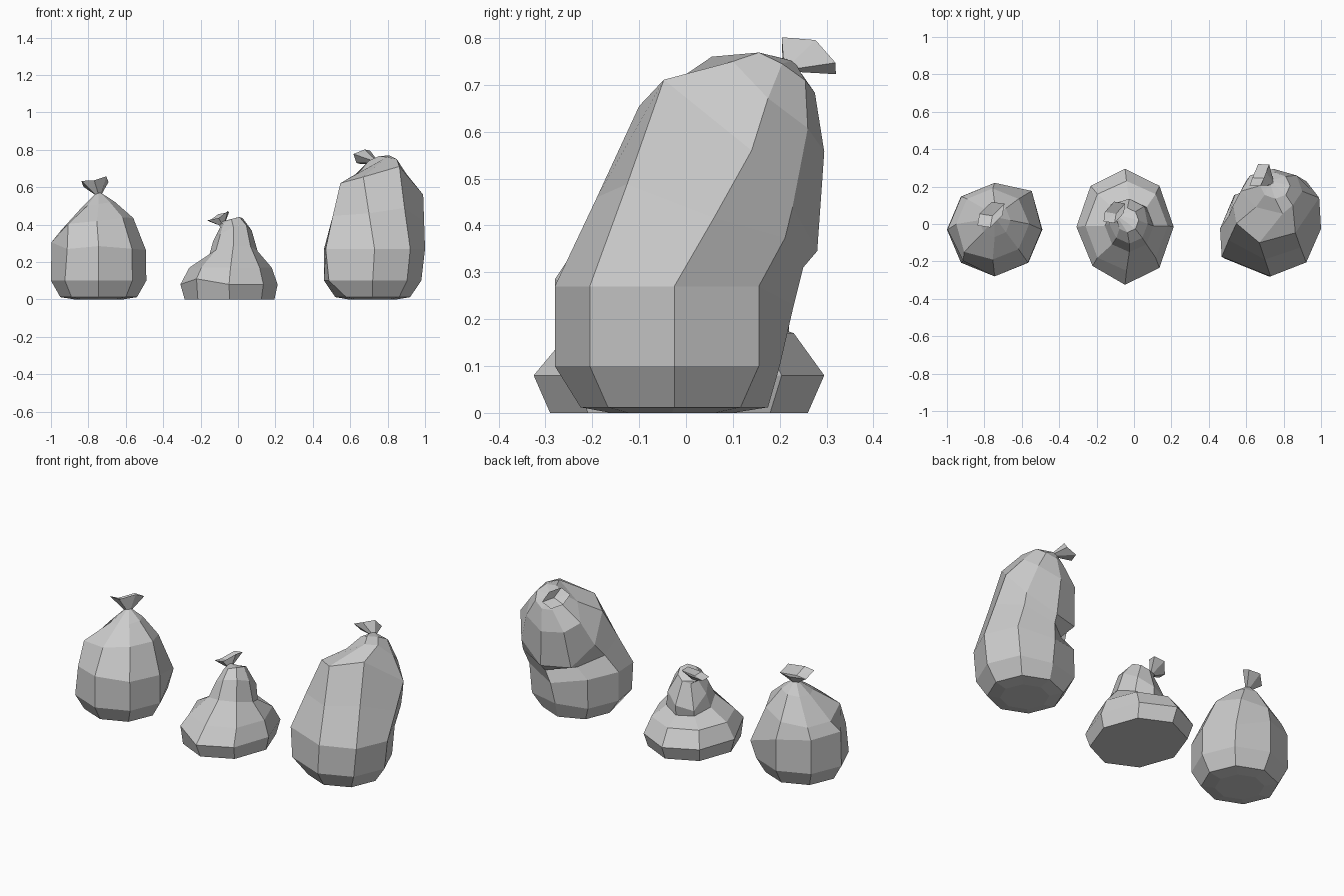
import bpy
from math import cos, sin, pi
from mathutils import Vector

SIDES = 8


def make_object(name, verts, faces):
    mesh = bpy.data.meshes.new(name)
    mesh.from_pydata(verts, [], faces)
    mesh.validate()
    obj = bpy.data.objects.new(name, mesh)
    bpy.context.collection.objects.link(obj)
    return obj


def bag(name, rings, dents):
    """Loft of tilted rings: (cx, cy, cz, rx, ry, slope_x, slope_y).
    dents: {(ring, corner): offset} for the irregular corners."""
    verts, faces = [], []
    for r, (cx, cy, cz, rx, ry, sx, sy) in enumerate(rings):
        for i in range(SIDES):
            a = 2 * pi * i / SIDES
            dx, dy = rx * cos(a), ry * sin(a)
            p = Vector((cx + dx, cy + dy, cz + dx * sx + dy * sy))
            verts.append(p + Vector(dents.get((r, i), (0, 0, 0))))
    for r in range(len(rings) - 1):
        for i in range(SIDES):
            j = (i + 1) % SIDES
            faces.append((r * SIDES + i, r * SIDES + j,
                          (r + 1) * SIDES + j, (r + 1) * SIDES + i))
    faces.append(tuple(reversed(range(SIDES))))
    top = (len(rings) - 1) * SIDES
    faces.append(tuple(range(top, top + SIDES)))
    return make_object(name, verts, faces)


def tuft(name, base, centre, major, minor):
    """Pinched, flattened fan of loose plastic above the tie."""
    base, centre, major, minor = map(Vector, (base, centre, major, minor))
    n = 6
    lift = (centre - base) * 0.12
    verts = []
    for i in range(n):
        a = 2 * pi * i / n
        verts.append(base + (major * cos(a) + minor * sin(a)) * 0.22)
    for i in range(n):
        a = 2 * pi * i / n
        verts.append(centre + major * cos(a) + minor * sin(a)
                     + lift * (1 if i % 2 else -1))
    verts.append(base.lerp(centre, 0.6))
    faces = [tuple(reversed(range(n)))]
    for i in range(n):
        j = (i + 1) % n
        faces.append((i, j, n + j, n + i))
        faces.append((n + i, n + j, 2 * n))
    return make_object(name, verts, faces)


# Left bag: round and upright
bag("left_bag", [
    (-0.745, -0.03, 0.00, 0.13, 0.13, 0, 0),
    (-0.745, -0.03, 0.012, 0.205, 0.20, 0, 0),
    (-0.745, -0.03, 0.10, 0.255, 0.25, 0, 0),
    (-0.745, -0.03, 0.285, 0.252, 0.25, -0.08, 0),
    (-0.755, 0.00, 0.40, 0.195, 0.19, 0.18, -0.1),
    (-0.745, 0.02, 0.51, 0.085, 0.09, 0.15, 0),
    (-0.745, 0.035, 0.568, 0.015, 0.015, 0, 0),
], {(3, 1): (0.02, 0.03, -0.06), (3, 5): (0.01, 0.01, -0.03),
    (4, 5): (-0.015, -0.015, 0.015)})
tuft("left_tuft", (-0.745, 0.035, 0.56), (-0.765, 0.05, 0.63),
     (0.07, 0.06, 0.005), (0.033, -0.042, 0.02))

# Middle bag: slumped, with a drooping neck
bag("middle_bag", [
    (-0.045, -0.015, 0.00, 0.24, 0.275, 0, 0),
    (-0.048, -0.015, 0.08, 0.26, 0.31, 0, 0),
    (-0.04, -0.01, 0.17, 0.22, 0.24, 0, 0),
    (-0.025, -0.01, 0.245, 0.13, 0.14, 0.1, -0.3),
    (-0.025, 0.00, 0.335, 0.098, 0.105, 0.35, -0.5),
    (-0.035, 0.02, 0.41, 0.06, 0.065, 0.4, -0.3),
    (-0.085, 0.045, 0.405, 0.015, 0.015, 0.8, -0.6),
], {(1, 5): (0.01, 0.01, 0.03), (4, 3): (-0.03, 0.03, -0.03),
    (4, 2): (0, 0.03, -0.02), (4, 1): (0.01, 0.02, -0.01),
    (4, 4): (-0.01, 0, 0.01)})
tuft("middle_tuft", (-0.083, 0.043, 0.40), (-0.105, 0.062, 0.445),
     (0.055, 0.05, 0.027), (0.03, -0.035, 0.01))

# Right bag: tall, folded over towards the back left
bag("right_bag", [
    (0.72, -0.03, 0.00, 0.13, 0.13, 0, 0),
    (0.72, -0.025, 0.012, 0.20, 0.20, 0, 0),
    (0.72, -0.025, 0.10, 0.26, 0.255, 0, 0),
    (0.73, -0.025, 0.27, 0.27, 0.255, 0, 0),
    (0.75, 0.04, 0.42, 0.245, 0.20, 0.15, -0.3),
    (0.76, 0.10, 0.52, 0.23, 0.18, 0.26, -0.97),
    (0.745, 0.175, 0.665, 0.175, 0.12, 0.15, -0.9),
    (0.755, 0.205, 0.725, 0.08, 0.07, 0.25, -0.6),
    (0.73, 0.225, 0.742, 0.015, 0.015, 0.6, -0.6),
], {(2, 2): (0, -0.03, 0), (2, 5): (-0.05, 0.02, 0),
    (3, 2): (0, 0, -0.04), (3, 5): (-0.07, 0.03, 0),
    (4, 0): (0, 0.02, -0.04), (4, 1): (0, 0.03, -0.03),
    (4, 2): (0, 0.01, -0.05), (4, 3): (0.04, -0.04, -0.03),
    (4, 5): (-0.07, 0.015, 0.01), (4, 6): (-0.05, -0.03, -0.02),
    (4, 7): (-0.033, -0.024, 0),
    (5, 0): (0, 0.04, -0.02), (5, 5): (-0.05, 0.03, 0.02),
    (5, 6): (-0.09, -0.02, -0.04), (5, 7): (-0.06, -0.02, 0.025),
    (6, 0): (-0.02, 0, -0.02), (6, 4): (0, 0, -0.03),
    (6, 5): (0.03, 0, -0.04), (6, 6): (0.05, 0, -0.013),
    (6, 7): (-0.02, 0.01, -0.01)})
tuft("right_tuft", (0.735, 0.22, 0.737), (0.67, 0.262, 0.762),
     (0.045, 0.062, -0.012), (0.025, -0.025, 0.042))
